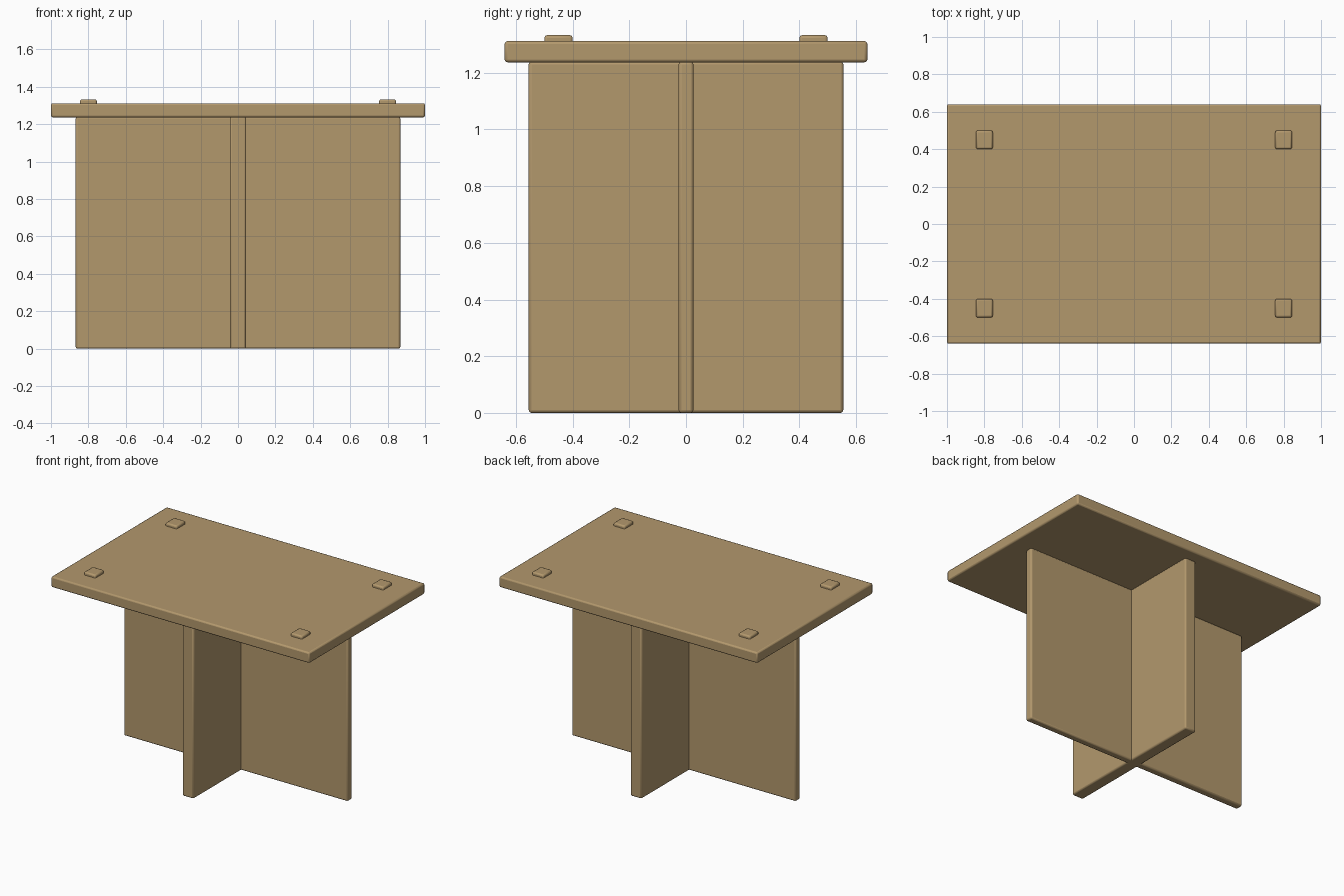
import bpy

default_cube = bpy.data.objects.get("Cube")
if default_cube:
    bpy.data.objects.remove(default_cube, do_unlink=True)

# One plain wood colour
wood = bpy.data.materials.new("light_wood")
wood.use_nodes = True
colour = (0.45, 0.315, 0.152, 1)
wood.diffuse_color = colour
wood.node_tree.nodes["Principled BSDF"].inputs["Base Color"].default_value = colour


def board(name, size, x=0, y=0, bottom=0, bevel=0.01):
    """Box standing on a given height, with softened edges."""
    bpy.ops.mesh.primitive_cube_add(size=1, location=(x, y, bottom + size[2] / 2))
    obj = bpy.context.object
    obj.name = name
    obj.scale = size
    bpy.ops.object.transform_apply(location=False, rotation=False, scale=True)
    obj.data.materials.append(wood)
    mod = obj.modifiers.new("soft_edges", "BEVEL")
    mod.width = bevel
    mod.segments = 2
    bpy.ops.object.shade_smooth_by_angle()
    return obj


# Crossed base panels
board("long_base_panel", (1.735, 0.052, 1.24))
board("cross_base_panel", (0.086, 1.11, 1.24))

# Table top
board("table_top", (2.0, 1.28, 0.075), bottom=1.237)

# Peg ends showing through the top
for side, x in (("right", -0.8), ("left", 0.8)):
    for end, y in (("front", -0.45), ("back", 0.45)):
        board(f"{end}_{side}_peg", (0.09, 0.1, 0.053), x, y, 1.28)
